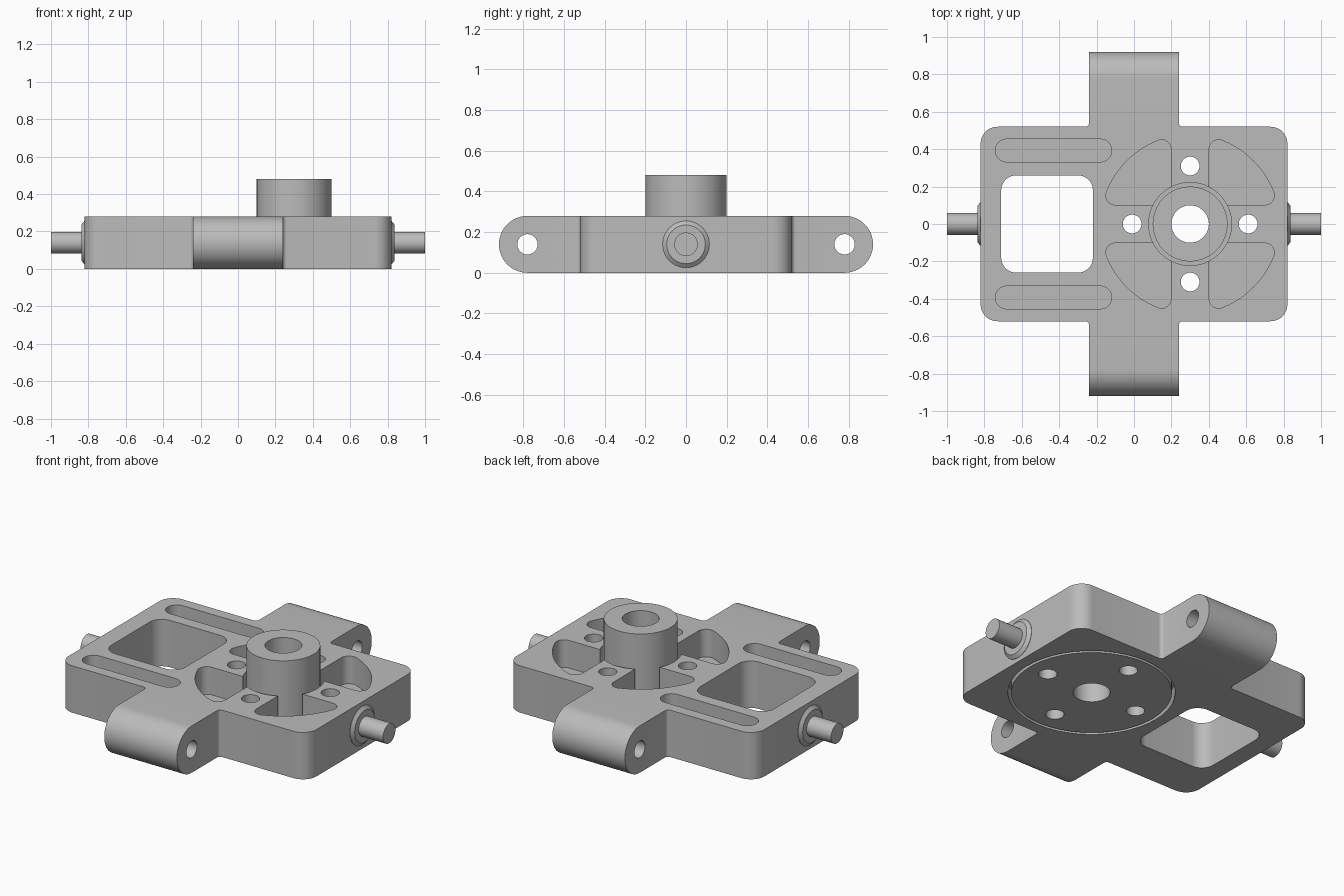
import bpy, bmesh
from math import cos, sin, pi, radians, hypot
from mathutils import Vector, Matrix
from mathutils.geometry import convex_hull_2d

cube = bpy.data.objects.get("Cube")
if cube:
    bpy.data.objects.remove(cube, do_unlink=True)

GREY = (0.5, 0.5, 0.5, 1)
metal = bpy.data.materials.new("machined_grey")
metal.use_nodes = True
metal.diffuse_color = GREY
metal.node_tree.nodes["Principled BSDF"].inputs["Base Color"].default_value = GREY

H = 0.28          # plate thickness
HUB_X = 0.3       # rotor centre
SIGNS = [(sx, sy) for sx in (-1, 1) for sy in (-1, 1)]


def rounded(centres, r, n=48):
    """Convex outline around circles of radius r."""
    pts = [Vector((x + r * cos(2 * pi * i / n), y + r * sin(2 * pi * i / n)))
           for x, y in centres for i in range(n)]
    return [pts[i] for i in convex_hull_2d(pts)]


def prism(name, outline, lo, hi, along_x=False):
    """Extrude an outline along z, or along x for a (y, z) outline."""
    bm = bmesh.new()
    place = (lambda p, w: (w, p[0], p[1])) if along_x else (lambda p, w: (p[0], p[1], w))
    low = [bm.verts.new(place(p, lo)) for p in outline]
    high = [bm.verts.new(place(p, hi)) for p in outline]
    bm.faces.new(low)
    bm.faces.new(high)
    for i in range(len(low)):
        j = (i + 1) % len(low)
        bm.faces.new((low[i], low[j], high[j], high[i]))
    return finish(name, bm)


def finish(name, bm):
    bmesh.ops.recalc_face_normals(bm, faces=bm.faces)
    mesh = bpy.data.meshes.new(name)
    bm.to_mesh(mesh)
    bm.free()
    mesh.materials.append(metal)
    obj = bpy.data.objects.new(name, mesh)
    bpy.context.collection.objects.link(obj)
    return obj


def combine(target, tools, operation):
    """Apply booleans to the target, then discard the tools."""
    for tool in tools:
        mod = target.modifiers.new("bool", "BOOLEAN")
        mod.operation, mod.solver, mod.object = operation, "EXACT", tool
    deps = bpy.context.evaluated_depsgraph_get()
    mesh = bpy.data.meshes.new_from_object(target.evaluated_get(deps))
    target.modifiers.clear()
    target.data = mesh
    for tool in tools:
        bpy.data.objects.remove(tool, do_unlink=True)


def hole(x, y, r, top=1):
    return prism("cutter", rounded([(x, y)], r), -0.1, top)


def bolt_holes():
    d = 0.31
    return [hole(HUB_X + dx, dy, 0.05) for dx, dy in ((d, 0), (-d, 0), (0, d), (0, -d))]


# Base plate with rounded corners and hinge lugs
body = prism("base_plate", rounded([(0.73 * sx, 0.43 * sy) for sx, sy in SIGNS], 0.09), 0, H)
lugs = prism("lugs", rounded([(-0.78, H / 2), (0.78, H / 2)], H / 2), -0.24, 0.24, True)
fillets = []
for sx, sy in SIGNS:
    arc = [(0.26 - 0.02 * sin(a * pi / 8), 0.54 - 0.02 * cos(a * pi / 8)) for a in range(5)]
    shape = [(0.22, 0.5), (0.26, 0.5)] + arc + [(0.22, 0.54)]
    fillets.append(prism("fillet", [(x * sx, y * sy) for x, y in shape], 0, H))
combine(body, [lugs] + fillets, "UNION")

# Window, hub opening, rotor recess and hinge pin holes
cuts = [prism("cutter", rounded([(x, y) for x in (-0.63, -0.3) for y in (-0.18, 0.18)], 0.08), -0.1, 1),
        hole(HUB_X, 0, 0.222), hole(HUB_X, 0, 0.453, 0.09)]
for s in (-1, 1):
    cuts.append(prism("cutter", rounded([(0.78 * s, H / 2)], 0.05), -0.5, 0.5, True))
    # Shallow straight slots
    cuts.append(prism("cutter", rounded([(-0.68, 0.393 * s), (-0.18, 0.393 * s)], 0.061), 0.18, 1))

# Curved lightening pockets around the hub
r, inset = 0.05, 0.152
reach = hypot(inset, 0.4)
start = 0.363
spine = [(inset, inset)]
for i in range(13):
    a = start + (pi / 2 - 2 * start) * i / 12
    spine.append((reach * cos(a), reach * sin(a)))
for sx, sy in SIGNS:
    cuts.append(prism("cutter", rounded([(HUB_X + x * sx, y * sy) for x, y in spine], r), 0.115, 1))
combine(body, cuts + bolt_holes(), "DIFFERENCE")

# Rotor: flush disc below and bored hub above
rotor = prism("rotor", rounded([(HUB_X, 0)], 0.435, 96), 0, 0.08)
combine(rotor, [prism("hub", rounded([(HUB_X, 0)], 0.2, 64), 0.02, 0.48)], "UNION")
combine(rotor, [hole(HUB_X, 0, 0.1)] + bolt_holes(), "DIFFERENCE")

# Side axles with chamfered collars
parts = [body, rotor]
for name, s in (("left_axle", 1), ("right_axle", -1)):
    bm = bmesh.new()
    profile = [(0.8, 0), (0.8, 0.115), (0.822, 0.115), (0.838, 0.095), (0.838, 0.058), (1, 0.058), (1, 0)]
    verts = [bm.verts.new((x * s, 0, z)) for x, z in profile]
    edges = [bm.edges.new(pair) for pair in zip(verts, verts[1:])]
    bmesh.ops.spin(bm, geom=verts + edges, cent=(0, 0, 0), axis=(1, 0, 0),
                   angle=2 * pi, steps=40, use_duplicate=False)
    bmesh.ops.remove_doubles(bm, verts=bm.verts, dist=0.0005)
    bmesh.ops.transform(bm, matrix=Matrix.Translation((0, 0, H / 2)), verts=bm.verts)
    parts.append(finish(name, bm))

# Smooth curved walls, crisp edges
bpy.ops.object.select_all(action="DESELECT")
for obj in parts:
    obj.select_set(True)
bpy.context.view_layer.objects.active = body
bpy.ops.object.shade_smooth_by_angle(angle=radians(30))
